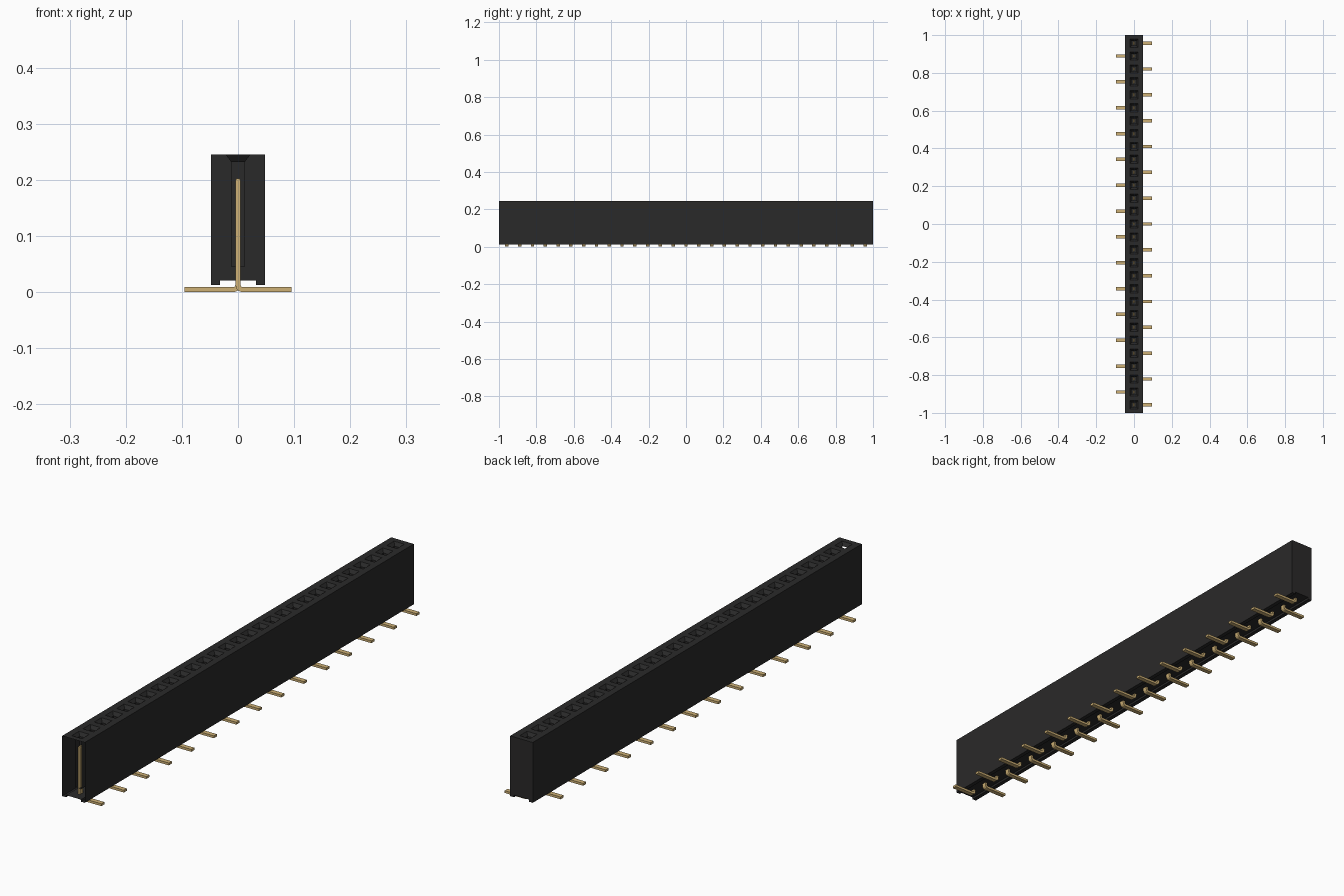
import bpy, bmesh, math

if "Cube" in bpy.data.objects:
    bpy.data.objects.remove(bpy.data.objects["Cube"], do_unlink=True)


def material(name, rgb):
    m = bpy.data.materials.new(name)
    m.use_nodes = True
    m.diffuse_color = (*rgb, 1)
    bsdf = m.node_tree.nodes["Principled BSDF"]
    bsdf.inputs["Base Color"].default_value = (*rgb, 1)
    bsdf.inputs["Roughness"].default_value = 0.6
    return m


def finish(bm, name, mat):
    bmesh.ops.remove_doubles(bm, verts=bm.verts, dist=0.00005)
    mesh = bpy.data.meshes.new(name)
    bm.to_mesh(mesh)
    bm.free()
    mesh.materials.append(mat)
    ob = bpy.data.objects.new(name, mesh)
    bpy.context.collection.objects.link(ob)
    return ob


black = material("black plastic", (0.023, 0.0225, 0.0225))
gold = material("gold contact", (0.62, 0.44, 0.18))

COUNT, PITCH = 29, 0.0684
HALF_W, TOP = 0.048, 0.245
pin_y = [(i - (COUNT - 1) / 2) * PITCH for i in range(COUNT)]

# Housing: a shell with a channel underneath and an open front end
bm = bmesh.new()


def ring(x, y0, y1, z):
    return [bm.verts.new(p) for p in ((-x, y0, z), (x, y0, z), (x, y1, z), (-x, y1, z))]


def bridge(a, b, skip=()):
    for k in range(4):
        if k not in skip:
            n = (k + 1) % 4
            bm.faces.new((a[k], a[n], b[n], b[k]))


profile = [(-HALF_W, TOP), (-HALF_W, 0.013), (-0.032, 0.013), (-0.032, 0.021),
           (0.032, 0.021), (0.032, 0.013), (HALF_W, 0.013), (HALF_W, TOP)]
front = [bm.verts.new((x, -1, z)) for x, z in profile]
back = [bm.verts.new((x, 1, z)) for x, z in profile]
for k in range(len(profile) - 1):
    bm.faces.new((front[k], back[k], back[k + 1], front[k + 1]))
bm.faces.new(back[::-1])

# Funnel-shaped square sockets along the top
for i, y in enumerate(pin_y):
    y0 = -1 if i == 0 else y - PITCH / 2
    y1 = 1 if i == COUNT - 1 else y + PITCH / 2
    cell = ring(HALF_W, y0, y1, TOP)
    mouth = ring(0.022, y - 0.022, y + 0.022, TOP)
    throat = ring(0.012, y - 0.012, y + 0.012, 0.232)
    floor = ring(0.012, y - 0.012, y + 0.012, 0.045)
    bridge(cell, mouth)
    bridge(mouth, throat)
    # the first socket is open towards the front
    bridge(throat, floor, skip=(0,) if i == 0 else ())
    bm.faces.new(floor)
finish(bm, "housing", black)

# Contacts: bent strips, feet alternating between the two sides
T, DEPTH, R = 0.0045, 0.009, 0.004
arc = [math.radians(a) for a in (0, 30, 60, 90)]
cx, cz = T + R, 2 * T + R
inner = [(cx - R * math.cos(a), cz - R * math.sin(a)) for a in arc]
outer = [(cx - (R + 2 * T) * math.cos(a), cz - (R + 2 * T) * math.sin(a)) for a in arc]
strip_in = [(T, 0.198)] + inner + [(0.095, 2 * T)]
strip_out = [(-T, 0.198)] + outer + [(0.095, 0)]
# slightly tapered tip
strip_in.insert(0, (T * 0.7, 0.203))
strip_out.insert(0, (-T * 0.7, 0.203))

for i, y in enumerate(pin_y):
    side = 1 if i % 2 == 0 else -1
    bm = bmesh.new()
    rows = []
    for (xi, zi), (xo, zo) in zip(strip_in, strip_out):
        rows.append([bm.verts.new((side * x, y + d, z)) for x, z, d in
                     ((xi, zi, -DEPTH), (xi, zi, DEPTH), (xo, zo, DEPTH), (xo, zo, -DEPTH))])
    for a, b in zip(rows, rows[1:]):
        bridge(a, b)
    bm.faces.new(rows[0])
    bm.faces.new(rows[-1][::-1])
    bmesh.ops.recalc_face_normals(bm, faces=bm.faces)
    finish(bm, f"contact_{i + 1:02d}", gold)
